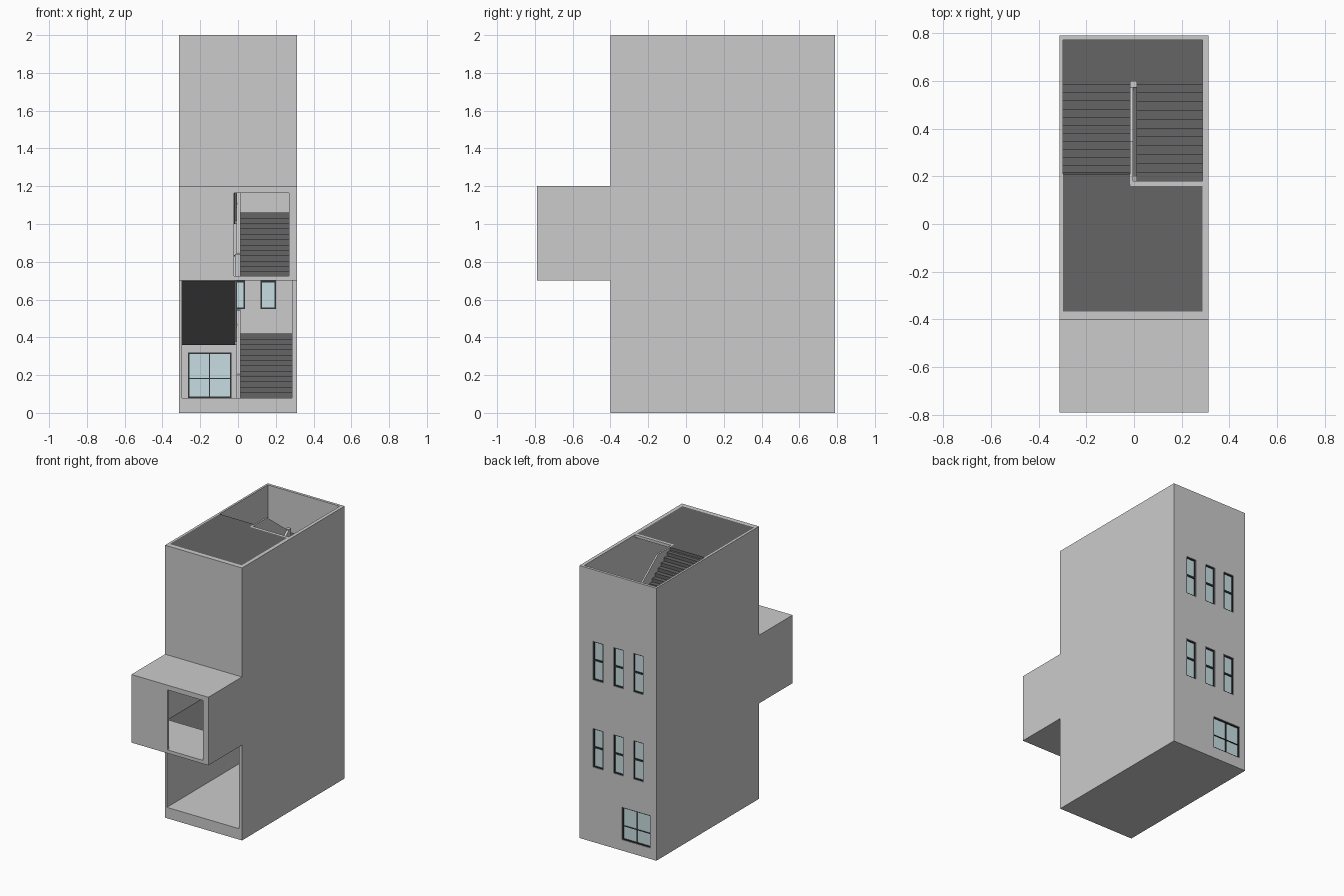
import bpy, bmesh

if "Cube" in bpy.data.objects:
    bpy.data.objects.remove(bpy.data.objects["Cube"])

W, XL, XR = 0.3125, -0.297, 0.287        # outer half width, inner wall faces
FLOORS = [0.08, 0.72, 1.36]              # storey floor levels
RISE, HALF = 0.64, 0.34                  # storey height, height of half landing


def material(name, color):
    m = bpy.data.materials.new(name)
    m.diffuse_color = color
    m.use_nodes = True
    m.node_tree.nodes["Principled BSDF"].inputs["Base Color"].default_value = m.diffuse_color
    return m


GLASS = material("glass", (0.58, 0.73, 0.76, 1))
FRAME = material("dark_frame", (0.03, 0.035, 0.04, 1))
DARK = material("dark_grey", (0.13, 0.13, 0.13, 1))


def finish(name, bm, mat=None):
    bmesh.ops.recalc_face_normals(bm, faces=bm.faces)
    me = bpy.data.meshes.new(name)
    bm.to_mesh(me)
    bm.free()
    ob = bpy.data.objects.new(name, me)
    bpy.context.collection.objects.link(ob)
    if mat:
        me.materials.append(mat)
    return ob


def box(name, x0, x1, y0, y1, z0, z1, mat=None):
    bm = bmesh.new()
    bmesh.ops.create_cube(bm, size=1)
    for v in bm.verts:
        v.co = ((x0 + x1) / 2 + v.co.x * (x1 - x0),
                (y0 + y1) / 2 + v.co.y * (y1 - y0),
                (z0 + z1) / 2 + v.co.z * (z1 - z0))
    return finish(name, bm, mat)


def extrude_x(name, profile, x0, x1, mat=None):
    """Extrude a (y, z) profile across x."""
    bm = bmesh.new()
    f = bm.faces.new([bm.verts.new((x0, y, z)) for y, z in profile])
    r = bmesh.ops.extrude_face_region(bm, geom=[f])
    for g in r["geom"]:
        if isinstance(g, bmesh.types.BMVert):
            g.co.x = x1
    return finish(name, bm, mat)


def flight(name, x0, x1, y0, z0, y1, z1, risers, soffit):
    """Stepped flight from (y0, z0) up to (y1, z1), closed by a soffit."""
    run, rise = (y1 - y0) / (risers - 1), (z1 - z0) / risers
    pts = [(y0, z0)]
    for i in range(risers - 1):
        pts += [(y0 + i * run, z0 + (i + 1) * rise),
                (y0 + (i + 1) * run, z0 + (i + 1) * rise)]
    pts += [(y1, z1)] + soffit
    extrude_x(name, pts, x0, x1, DARK)


# Side walls with the outline of tower plus projecting room
outline = [(-0.4, 0), (0.79, 0), (0.79, 2), (-0.4, 2), (-0.4, 1.2),
           (-0.79, 1.2), (-0.79, 0.7), (-0.4, 0.7)]
extrude_x("left_wall", outline, -W, XL)
extrude_x("right_wall", outline, XR, W)

# Base, front wall and projecting room
box("base_slab", XL, XR, -0.4, 0.77, 0, 0.08)
box("front_wall", XL, XR, -0.4, -0.367, 1.165, 2)
box("room_roof", XL, XR, -0.79, -0.4, 1.165, 1.2)
box("room_floor", XL, XR, -0.79, -0.4, 0.7, 0.725)
box("room_front_left", XL, -0.02, -0.79, -0.77, 0.725, 1.165)
box("room_front_right", 0.27, XR, -0.79, -0.77, 0.725, 1.165)

# Back wall with door and window openings
back = box("back_wall", XL, XR, 0.77, 0.79, 0, 2)
openings = [("door", -0.265, -0.035, 0.08, 0.32)]
for z in (0.55, 1.19):
    for c in (-0.167, -0.005, 0.16):
        openings.append(("window", c - 0.042, c + 0.042, z, z + 0.285))
for kind, x0, x1, z0, z1 in openings:
    cutter = box("cutter", x0, x1, 0.7, 0.85, z0, z1)
    cutter.hide_render = True
    mod = back.modifiers.new("opening", "BOOLEAN")
    mod.object, mod.solver = cutter, "EXACT"
    bpy.context.view_layer.objects.active = back
    bpy.ops.object.modifier_apply(modifier=mod.name)
    bpy.data.objects.remove(cutter)
    # Frame, bars and pane
    t = 0.008
    for a, b in ((x0, x0 + t), (x1 - t, x1)):
        box(kind + "_jamb", a, b, 0.771, 0.786, z0, z1, FRAME)
    bars = [(z0, z0 + t), (z1 - t, z1)]
    mid = z0 + (0.1 if kind == "door" else 0.14)
    bars.append((mid, mid + (0.004 if kind == "door" else 0.012)))
    for a, b in bars:
        box(kind + "_rail", x0 + t, x1 - t, 0.771, 0.786, a, b, FRAME)
    if kind == "door":
        m = (x0 + x1) / 2
        box("door_mullion", m - 0.003, m + 0.003, 0.771, 0.786, z0, z1, FRAME)
    box(kind + "_pane", x0 + t, x1 - t, 0.776, 0.779, z0 + t, z1 - t, GLASS)

# Each storey: half landing, two flights, centre balustrade, floor above
for n, f in enumerate(FLOORS):
    mid, top = f + HALF, f + RISE
    low = f if n == 0 else f - 0.02
    box("half_landing", XL, XR, 0.585, 0.77, mid - 0.06, mid, DARK)
    flight("lower_flight", 0.01, XR, 0.18, f, 0.585, mid, 12,
           [(0.585, mid - 0.06), (0.24, low), (0.19, low)])
    flight("upper_flight", XL, -0.015, 0.585, mid, 0.21, top, 12,
           [(0.21, top - 0.02), (0.585, mid - 0.06)])
    extrude_x("lower_balustrade", [(0.165, low), (0.165, f + 0.12),
              (0.2, f + 0.13), (0.58, mid + 0.13), (0.58, mid - 0.05),
              (0.24, low)], -0.008, 0.012)
    if n == 2:
        rail_top = [(0.345, 2), (0.165, 2)]
    else:
        rail_top = [(0.21, top + 0.12), (0.165, top + 0.12)]
    extrude_x("upper_balustrade", [(0.58, mid - 0.05), (0.58, mid + 0.12)]
              + rail_top + [(0.165, top - 0.02), (0.21, top - 0.02)],
              -0.016, -0.004)
    box("newel_post", -0.016, 0.012, 0.572, 0.6, mid - 0.06, mid + 0.13)
    # Floor slab: left bay reaches the flight, right bay stops at the well
    y0 = -0.367 if n else -0.4
    box("floor_left", XL, -0.015, y0, 0.21, top - 0.02, top, DARK)
    box("floor_right", -0.015, XR, y0, 0.16, top - 0.02, top, DARK)
    box("well_edge", -0.015, XR, 0.16, 0.18, top - 0.02, top)
# Roof rim across the front wall head is the wall's own top face
